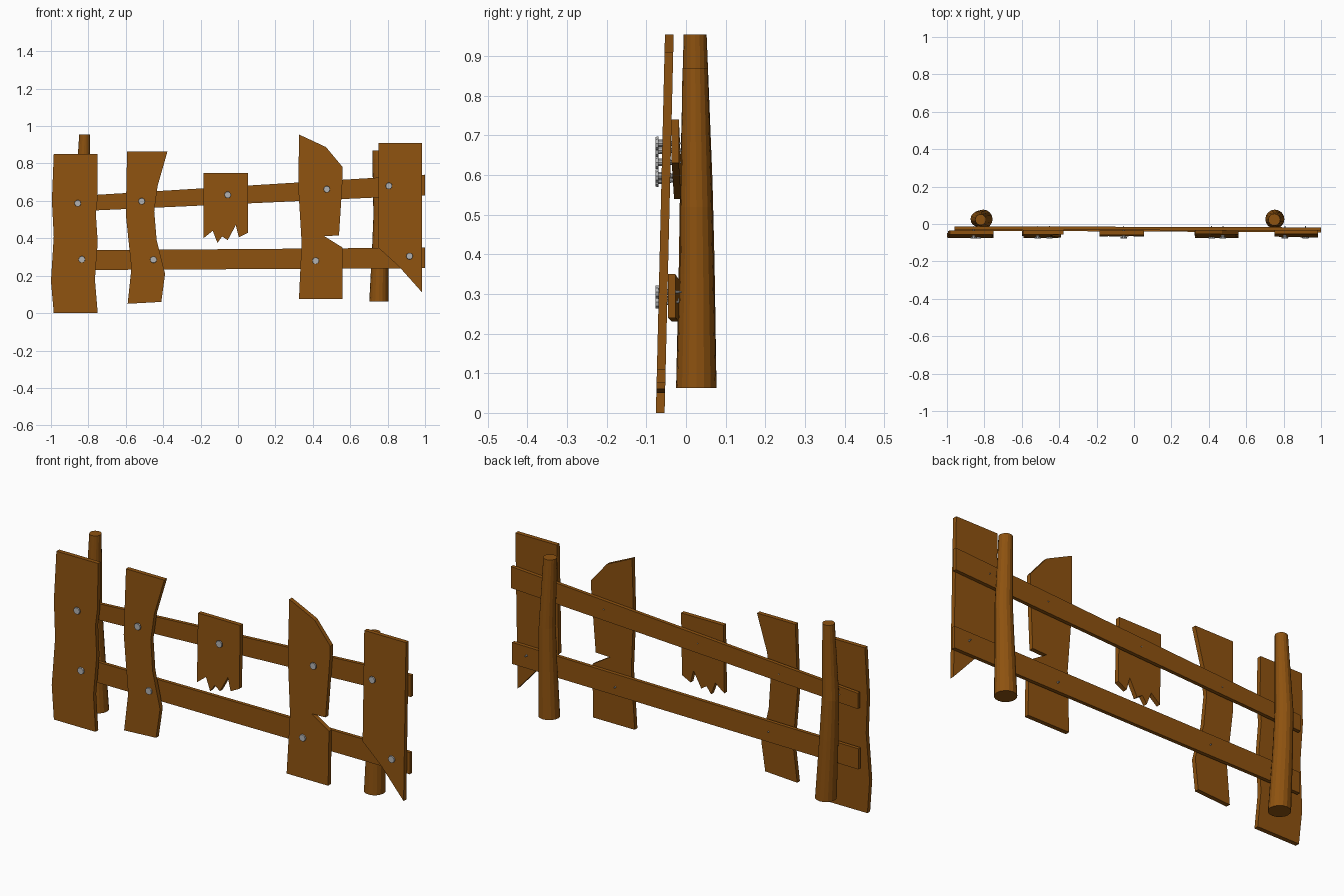
import bpy, bmesh, math
from mathutils import Vector

if "Cube" in bpy.data.objects:
    bpy.data.objects.remove(bpy.data.objects["Cube"])


def material(name, color):
    m = bpy.data.materials.new(name)
    m.diffuse_color = color
    m.use_nodes = True
    m.node_tree.nodes["Principled BSDF"].inputs["Base Color"].default_value = m.diffuse_color
    return m


WOOD = material("wood", (0.27, 0.085, 0.005, 1))
STEEL = material("steel", (0.45, 0.45, 0.45, 1))


def finish(bm, name, mat):
    bmesh.ops.recalc_face_normals(bm, faces=bm.faces)
    me = bpy.data.meshes.new(name)
    bm.to_mesh(me)
    bm.free()
    ob = bpy.data.objects.new(name, me)
    me.materials.append(mat)
    bpy.context.collection.objects.link(ob)
    return ob


def slab(name, outline, front, thick):
    """Extrude an x/z outline backwards; front(x, z) gives the front face's y."""
    bm = bmesh.new()
    f = bm.faces.new([bm.verts.new((x, front(x, z), z)) for x, z in outline])
    ext = bmesh.ops.extrude_face_region(bm, geom=[f])
    moved = [v for v in ext["geom"] if isinstance(v, bmesh.types.BMVert)]
    bmesh.ops.translate(bm, verts=moved, vec=(0, thick, 0))
    return finish(bm, name, WOOD)


def rings(name, sections, axis, sides, mat):
    """Loft circles (centre, radius) whose plane is normal to the axis."""
    bm = bmesh.new()
    loops = []
    for c, r in sections:
        loop = []
        for i in range(sides):
            a = 2 * math.pi * i / sides
            u, w = r * math.cos(a), r * math.sin(a)
            off = Vector((u, w, 0)) if axis == "Z" else Vector((u, 0, w))
            loop.append(bm.verts.new(Vector(c) + off))
        loops.append(loop)
    for a, b in zip(loops, loops[1:]):
        for i in range(sides):
            j = (i + 1) % sides
            bm.faces.new((a[i], a[j], b[j], b[i]))
    bm.faces.new(loops[0])
    bm.faces.new(loops[-1])
    return finish(bm, name, mat)


# Broken planks, all leaning slightly backwards
def lean(x, z):
    return -0.076 + 0.024 * z


planks = {
    "plank_far_left": [(-.985, .85), (-.75, .85), (-.75, .62), (-.76, .53), (-.75, .38),
                       (-.765, .18), (-.75, 0), (-.985, 0), (-1, .17), (-.985, .41), (-.995, .6)],
    "plank_left": [(-.593, .865), (-.377, .865), (-.43, .68), (-.448, .545), (-.435, .39),
                   (-.39, .21), (-.41, .06), (-.59, .05), (-.57, .24), (-.6, .53)],
    "plank_middle_stub": [(-.185, .75), (.053, .75), (.053, .43), (.005, .405), (-.012, .47),
                          (-.055, .39), (-.085, .41), (-.11, .375), (-.135, .44), (-.185, .40)],
    "plank_right": [(.326, .955), (.47, .888), (.56, .78), (.56, .73), (.54, .415), (.46, .412),
                    (.56, .35), (.56, .075), (.326, .075), (.34, .38), (.323, .66)],
    "plank_far_right": [(.75, .91), (.985, .91), (.985, .11), (.86, .25), (.75, .35)],
}
for name, outline in planks.items():
    slab(name, outline, lean, 0.022)

# Two crooked rails behind the planks
slab("upper_rail", [(-.96, .54), (1, .63), (1, .74), (-.96, .62)],
     lambda x, z: -0.033 - 0.003 * x, 0.018)
slab("lower_rail", [(-.96, .23), (1, .24), (1, .35), (-.96, .335)],
     lambda x, z: -0.040 - 0.005 * x, 0.018)

# Bent, tapering log posts
rings("left_post", [((-.807, .026, .063), .051), ((-.825, .027, .38), .045),
                    ((-.833, .026, .58), .041), ((-.82, .023, .955), .029)], "Z", 16, WOOD)
rings("right_post", [((.753, .026, .063), .051), ((.76, .027, .35), .043),
                     ((.764, .026, .52), .040), ((.75, .023, .87), .032)], "Z", 16, WOOD)

# Nails: flat head, neck and tapering spike
nails = [(-.857, .587), (-.835, .287), (-.515, .598), (-.452, .286), (-.055, .632),
         (.475, .662), (.415, .28), (.807, .68), (.917, .305)]
for x, z in nails:
    profile = [(-.077, .017), (-.070, .018), (-.069, .010), (-.050, .009), (-.011, .002)]
    rings("nail", [((x, y, z), r) for y, r in profile], "Y", 10, STEEL)
